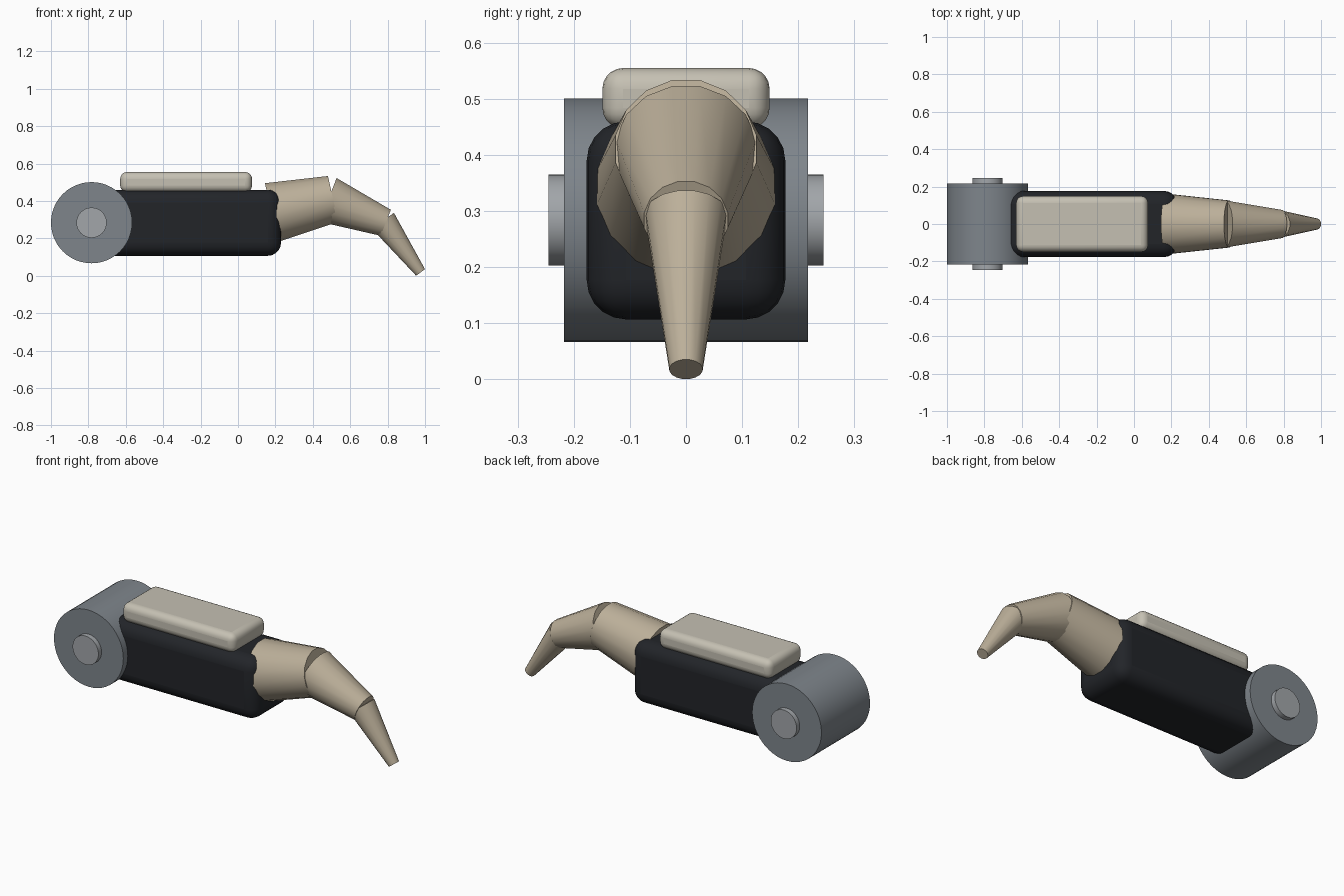
import bpy
import math
from mathutils import Vector, Matrix

if "Cube" in bpy.data.objects:
    bpy.data.objects.remove(bpy.data.objects["Cube"])


def material(name, rgb):
    m = bpy.data.materials.new(name)
    m.diffuse_color = (*rgb, 1)
    m.use_nodes = True
    m.node_tree.nodes["Principled BSDF"].inputs["Base Color"].default_value = m.diffuse_color
    return m


DARK = material("dark_shell", (0.016, 0.018, 0.022))
CREAM = material("cream", (0.56, 0.53, 0.45))
TAN = material("tan", (0.50, 0.43, 0.32))
STEEL = material("steel", (0.21, 0.235, 0.26))
PALE_STEEL = material("pale_steel", (0.36, 0.38, 0.40))


def finish(name, mat, angle=35):
    ob = bpy.context.object
    ob.name = name
    ob.data.materials.append(mat)
    bpy.ops.object.shade_smooth_by_angle(angle=math.radians(angle))
    return ob


def rounded_box(name, lo, hi, radius, mat):
    lo, hi = Vector(lo), Vector(hi)
    bpy.ops.mesh.primitive_cube_add(size=1, location=(lo + hi) / 2)
    ob = bpy.context.object
    ob.data.transform(Matrix.Diagonal((*(hi - lo), 1)))
    bevel = ob.modifiers.new("round", 'BEVEL')
    bevel.width = radius
    bevel.segments = 5
    return finish(name, mat)


def cross_cylinder(name, radius, half_width, sides, mat):
    bpy.ops.mesh.primitive_cylinder_add(
        vertices=sides, radius=radius, depth=2 * half_width,
        location=(-0.783, 0, 0.284), rotation=(math.pi / 2, 0, 0))
    return finish(name, mat)


def cone_segment(name, start, end, r1, r2):
    a, b = Vector((start[0], 0, start[1])), Vector((end[0], 0, end[1]))
    d = b - a
    bpy.ops.mesh.primitive_cone_add(vertices=16, radius1=r1, radius2=r2, depth=d.length)
    ob = bpy.context.object
    # half-step turn puts a flat on top, then aim the axis along the segment
    pitch = math.atan2(d.x, d.z)
    ob.data.transform(Matrix.Rotation(pitch, 4, 'Y') @ Matrix.Rotation(math.pi / 16, 4, 'Z'))
    ob.location = (a + b) / 2
    return finish(name, TAN)


# Rear drum and its axle
cross_cylinder("rear_drum", 0.217, 0.217, 48, STEEL)
cross_cylinder("axle", 0.081, 0.245, 32, PALE_STEEL)

# Main body and top panel
rounded_box("body", (-0.76, -0.177, 0.107), (0.23, 0.177, 0.46), 0.07, DARK)
rounded_box("top_panel", (-0.63, -0.149, 0.447), (0.075, 0.149, 0.555), 0.037, CREAM)

# Three tapered segments curling down at the front
cone_segment("snout_base", (0.179, 0.338), (0.508, 0.411), 0.164, 0.128)
cone_segment("snout_middle", (0.481, 0.406), (0.790, 0.2835), 0.128, 0.076)
cone_segment("snout_tip", (0.775, 0.294), (0.976, 0.018), 0.074, 0.030)
